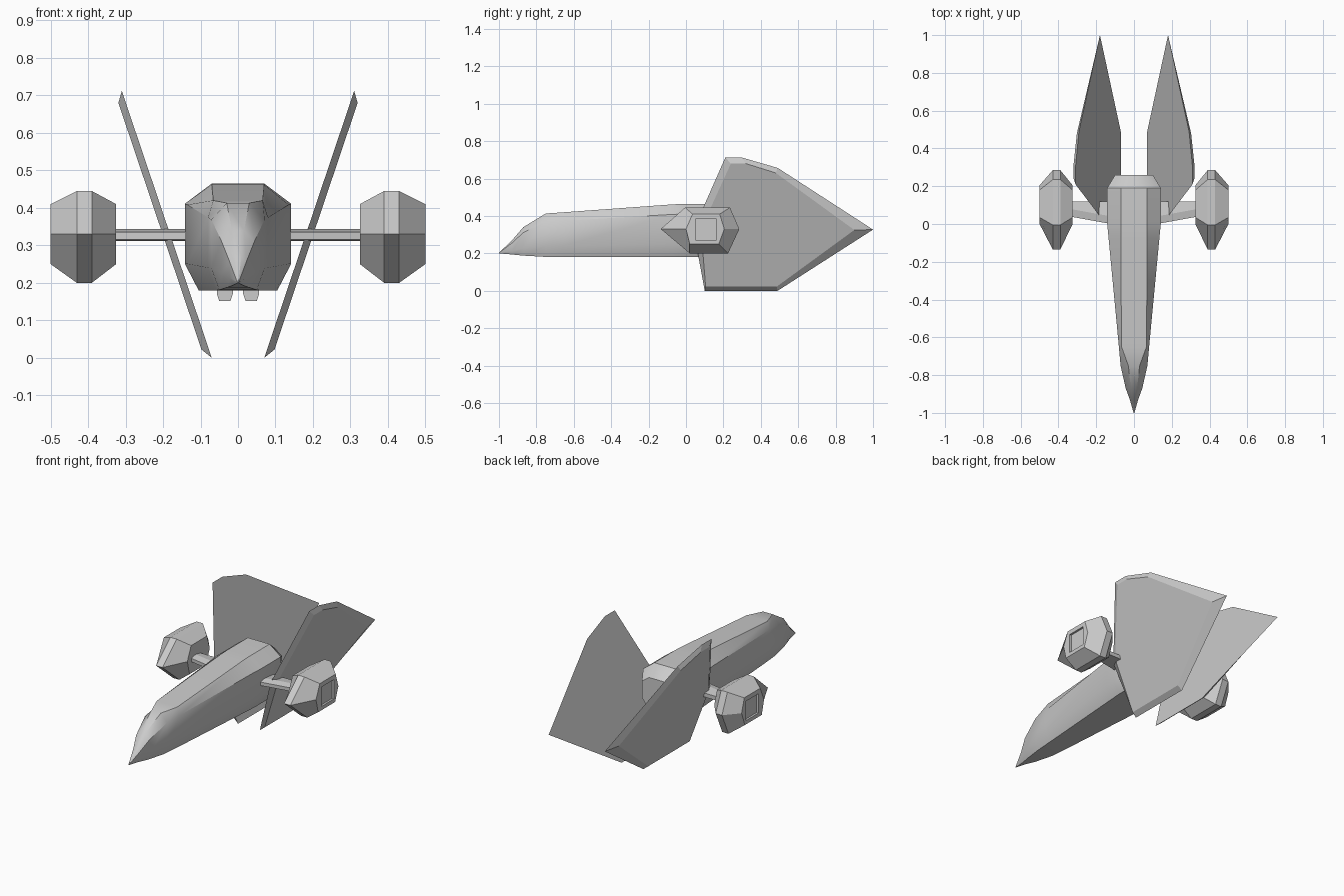
import bpy, bmesh, math

if "Cube" in bpy.data.objects:
    bpy.data.objects.remove(bpy.data.objects["Cube"])


def loft(name, rings, mirror=False, smooth=None):
    """Skin a list of equal-length point rings and cap both ends."""
    bm = bmesh.new()
    vs = [[bm.verts.new(p) for p in ring] for ring in rings]
    n = len(rings[0])
    for a, b in zip(vs, vs[1:]):
        for i in range(n):
            j = (i + 1) % n
            bm.faces.new((a[i], a[j], b[j], b[i]))
    bm.faces.new(vs[0][::-1])
    bm.faces.new(vs[-1])
    bmesh.ops.recalc_face_normals(bm, faces=bm.faces)
    me = bpy.data.meshes.new(name)
    bm.to_mesh(me)
    bm.free()
    ob = bpy.data.objects.new(name, me)
    bpy.context.collection.objects.link(ob)
    if mirror:
        ob.modifiers.new("mirror", 'MIRROR')
    if smooth:
        bpy.ops.object.select_all(action='DESELECT')
        ob.select_set(True)
        bpy.context.view_layer.objects.active = ob
        bpy.ops.object.shade_smooth_by_angle(angle=math.radians(smooth))
    return ob


# fuselage: octagonal sections (y, half width, top flat, bottom flat, z low, z high)
def hull_ring(y, w, t, b, z0, z1):
    h = z1 - z0
    zu, zl = z1 - 0.19 * h, z0 + 0.25 * h
    right = [(b, z0), (w, zl), (w, zu), (t, z1)]
    return [(x, y, z) for x, z in right] + [(-x, y, z) for x, z in right[::-1]]


hull = [(-1.0, .002, .001, .001, .20, .203), (-.93, .022, .009, .012, .194, .27),
        (-.87, .044, .016, .028, .188, .34), (-.75, .071, .03, .05, .181, .413),
        (-.65, .08, .066, .058, .18, .42), (-.07, .135, .07, .1, .18, .462),
        (0, .142, .07, .105, .18, .465), (.19, .142, .07, .105, .18, .465),
        (.26, .1, .055, .07, .24, .41)]
loft("fuselage", [hull_ring(*s) for s in hull], smooth=35)

# tail fins: slanted plates with a chamfered outer face
inner = [(.04, .33), (.10, .003), (.49, .003), (1, .33), (.49, .66), (.30, .715), (.21, .715)]
outer = [(.08, .33), (.105, .022), (.485, .022), (.90, .325), (.48, .63), (.32, .68), (.24, .68)]
inner = [(y, max(z - .003, 0)) for y, z in inner]
loft("tail_fin", [[(.07 + .337 * z + off, y, z) for y, z in pts]
                  for pts, off in ((inner, 0), (outer, .02))], mirror=True)

# engine pods: hexagonal lofts with a wide middle band
band = [(-.135, .33), (-.005, .445), (.235, .445), (.285, .33), (.225, .2), (.02, .2)]
cap = [(0, .33), (.035, .41), (.18, .41), (.205, .33), (.175, .25), (.02, .25)]
loft("engine_pod", [[(x, y, z) for y, z in pts] for x, pts in
                    ((.325, cap), (.39, band), (.43, band), (.5, cap))], mirror=True)


# square recess in the outer side of each pod
def box_ring(x, r):
    return [(x, .107 + a * r, .328 + b * r) for a, b in ((-1, -1), (1, -1), (1, 1), (-1, 1))]


cutter = loft("recess_cutter", [box_ring(.488, .056), box_ring(.52, .056)], mirror=True)
cutter.hide_render = True
cutter.hide_viewport = True
cut = bpy.data.objects["engine_pod"].modifiers.new("recess", 'BOOLEAN')
cut.object = cutter
cut.operation = 'DIFFERENCE'

# pylons joining pods to fuselage
loft("pylon", [[(x, y0, .315), (x, y0, .335), (x, y0 + .04, .343), (x, y1, .335), (x, y1, .312)]
               for x, y0, y1 in ((.12, .0, .12), (.34, .04, .12))], mirror=True)

# paired nozzles under the rear hull
loft("belly_nozzle", [[(.035 + a * w, y, z) for y in (.09,) for a, w, z in
                       ((-1, .021, .19), (-1, .021, .17), (-1, .015, .152),
                        (1, .015, .152), (1, .021, .17), (1, .021, .19))],
                      [(.035 + a * w, .2, z) for a, w, z in
                       ((-1, .021, .19), (-1, .021, .17), (-1, .015, .152),
                        (1, .015, .152), (1, .021, .17), (1, .021, .19))]], mirror=True)
